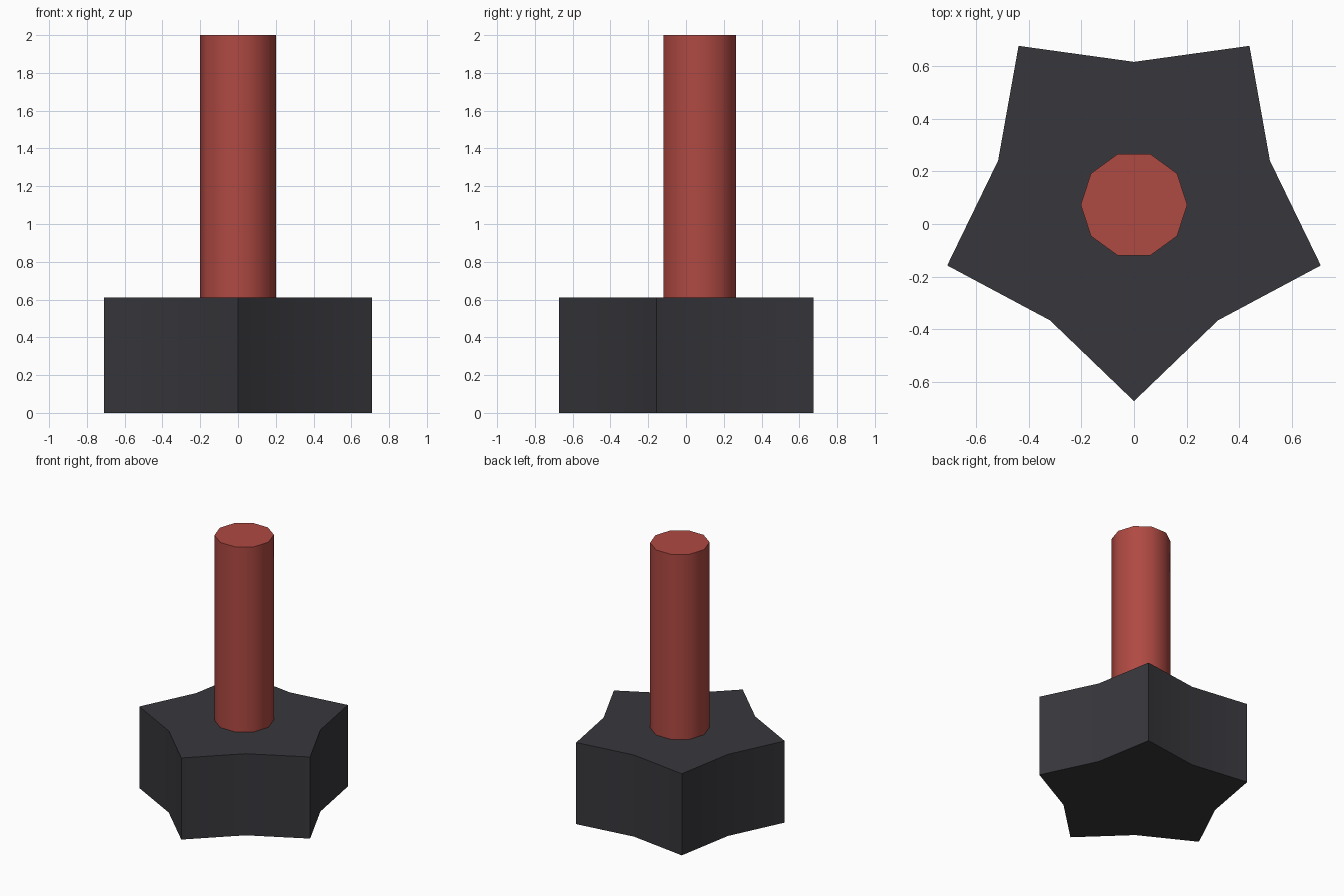
import bpy
import bmesh
from math import sin, cos, pi, radians

cube = bpy.data.objects.get("Cube")
if cube:
    bpy.data.objects.remove(cube, do_unlink=True)

CENTRE_Y = 0.073
HUB_TOP = 0.612


def material(name, rgb):
    mat = bpy.data.materials.new(name)
    mat.use_nodes = True
    colour = (*rgb, 1)
    mat.diffuse_color = colour
    mat.node_tree.nodes["Principled BSDF"].inputs["Base Color"].default_value = colour
    return mat


def prism(name, outline, z0, z1, mat):
    """Extrude a flat outline upwards, smoothing only the shallow edges."""
    bm = bmesh.new()
    base = bm.faces.new([bm.verts.new((x, y, z0)) for x, y in outline])
    top = bmesh.ops.extrude_face_region(bm, geom=[base], use_keep_orig=True)
    verts = [g for g in top["geom"] if isinstance(g, bmesh.types.BMVert)]
    bmesh.ops.translate(bm, verts=verts, vec=(0, 0, z1 - z0))
    bmesh.ops.recalc_face_normals(bm, faces=bm.faces)
    mesh = bpy.data.meshes.new(name)
    bm.to_mesh(mesh)
    bm.free()
    mesh.materials.append(mat)
    obj = bpy.data.objects.new(name, mesh)
    bpy.context.collection.objects.link(obj)
    bpy.ops.object.select_all(action="DESELECT")
    obj.select_set(True)
    bpy.context.view_layer.objects.active = obj
    bpy.ops.object.shade_smooth_by_angle(angle=radians(40))
    return obj


def ring(radii, count, start):
    """Points around the centre, cycling through the given radii."""
    points = []
    for i in range(count):
        r, a = radii[i % len(radii)], start + 2 * pi * i / count
        points.append((r * cos(a), CENTRE_Y + r * sin(a)))
    return points


charcoal = material("charcoal", (0.039, 0.038, 0.045))
red = material("brick red", (0.43, 0.067, 0.055))

# Five-pointed knob, one point to the front
prism("star_knob", ring((0.745, 0.542), 10, -pi / 2), 0, HUB_TOP, charcoal)

# Ten-sided rod standing on the knob
prism("rod", ring((0.202,), 10, 0), HUB_TOP - 0.01, 2, red)
